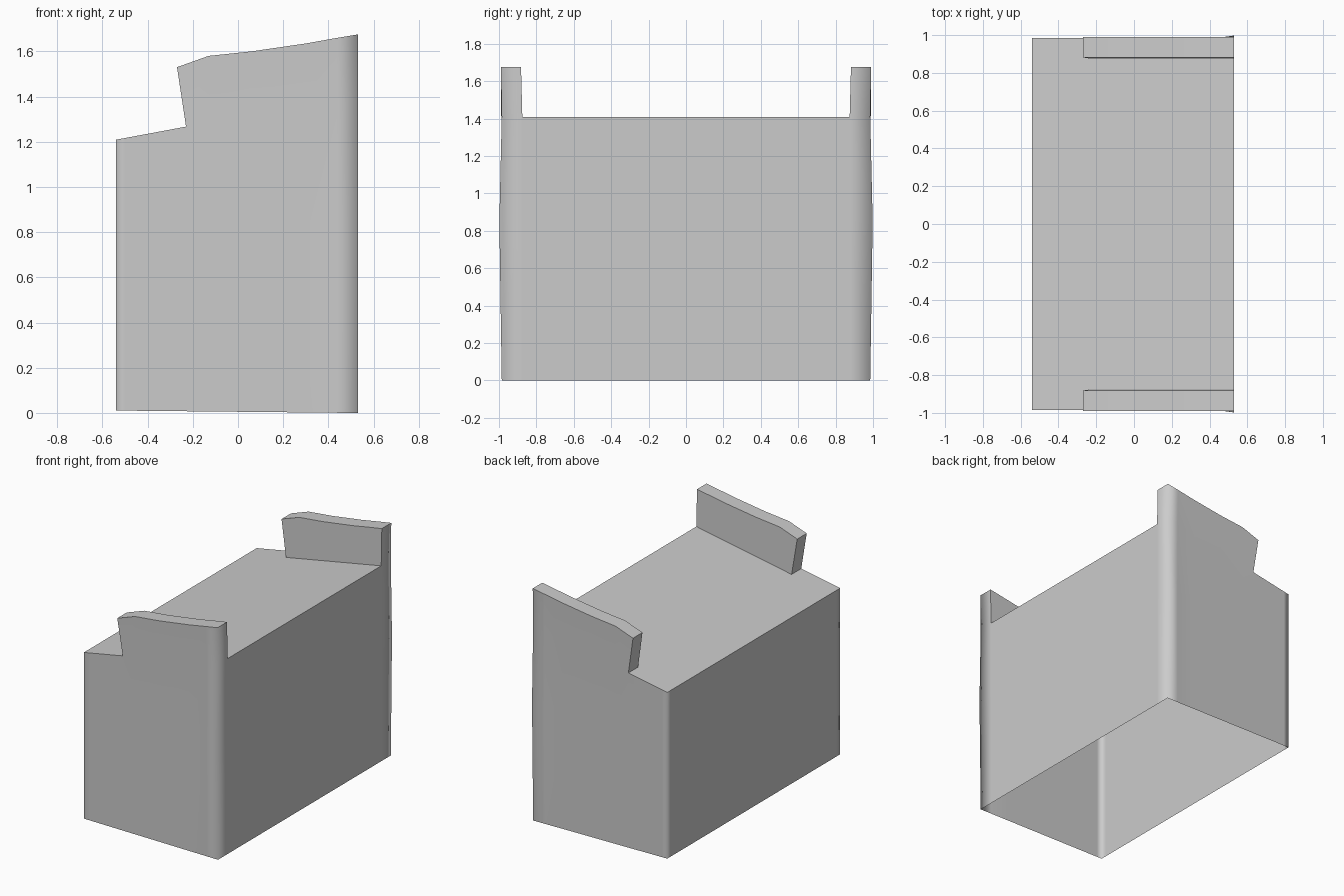
import bpy
import bmesh
from mathutils import Vector

cube = bpy.data.objects.get("Cube")
if cube:
    bpy.data.objects.remove(cube)

# Plain grey finish
grey = bpy.data.materials.new("plain_grey")
grey.use_nodes = True
grey.diffuse_color = (0.6, 0.6, 0.6, 1)
grey.node_tree.nodes["Principled BSDF"].inputs["Base Color"].default_value = (0.6, 0.6, 0.6, 1)

# Columns across the end walls; the raised panel starts at column START
columns = [-0.54, -0.50, -0.23, -0.13, 0.06, 0.30, 0.44, 0.53]
crest = {2: (-0.27, 1.53), 3: (-0.13, 1.58), 4: (0.06, 1.60),
         5: (0.30, 1.635), 6: (0.44, 1.66), 7: (0.53, 1.675)}
START, LAST = 2, len(columns) - 1


def point(side, level, i, inner=False):
    """Shell point on one end: side is -1 for front, 1 for back."""
    x = columns[i]
    y = 0.985
    if level == "bottom":
        z = 0.005 - 0.01 * x
    elif level == "middle":
        z = 0.85
        y += 0.013 if i == LAST else 0
    elif level == "roof":
        z = 1.31 + 0.187 * x
    else:
        x, z = crest[i]
        y = 0.99
    if inner:
        y = 0.875 if i >= START else 0.94
        if level == "crest":
            y = 0.882
    return Vector((x, side * y, z))


bm = bmesh.new()


def face(*points):
    bm.faces.new([bm.verts.new(p) for p in points])


levels = ["bottom", "middle", "roof"]
for s in (-1, 1):
    for i in range(LAST):
        j = i + 1
        # End wall
        for low, high in zip(levels, levels[1:]):
            face(point(s, low, i), point(s, low, j), point(s, high, j), point(s, high, i))
        if i >= START:
            # Raised panel: outside, top and inside
            face(point(s, "roof", i), point(s, "roof", j), point(s, "crest", j), point(s, "crest", i))
            face(point(s, "crest", i), point(s, "crest", j),
                 point(s, "crest", j, True), point(s, "crest", i, True))
            face(point(s, "crest", i, True), point(s, "crest", j, True),
                 point(s, "roof", j, True), point(s, "roof", i, True))
        else:
            # Roof margin beside the panel
            face(point(s, "roof", i), point(s, "roof", j),
                 point(s, "roof", j, True), point(s, "roof", i, True))
    # Panel ends
    for i in (START, LAST):
        face(point(s, "roof", i), point(s, "crest", i),
             point(s, "crest", i, True), point(s, "roof", i, True))
    # Margins of the long walls
    for i in (0, LAST):
        for low, high in zip(levels, levels[1:]):
            face(point(s, low, i), point(s, high, i), point(s, high, i, True), point(s, low, i, True))

# Sloping roof
for i in range(LAST):
    face(point(-1, "roof", i, True), point(-1, "roof", i + 1, True),
         point(1, "roof", i + 1, True), point(1, "roof", i, True))

# Long walls
for i in (0, LAST):
    for low, high in zip(levels, levels[1:]):
        face(point(-1, low, i, True), point(1, low, i, True),
             point(1, high, i, True), point(-1, high, i, True))

bmesh.ops.remove_doubles(bm, verts=bm.verts, dist=0.0005)
bmesh.ops.recalc_face_normals(bm, faces=bm.faces)

# Soft vertical corners, sharp edges elsewhere
for f in bm.faces:
    f.smooth = True
for e in bm.edges:
    a, b = (v.co for v in e.verts)
    corner = all(abs(p.x) > 0.5 and abs(p.y) > 0.95 for p in (a, b)) and abs(a.z - b.z) > 0.1
    e.smooth = corner or e.calc_face_angle(0) < 0.6

mesh = bpy.data.meshes.new("open_bottom_shell")
bm.to_mesh(mesh)
bm.free()
mesh.materials.append(grey)
shell = bpy.data.objects.new("open_bottom_shell", mesh)
bpy.context.collection.objects.link(shell)
